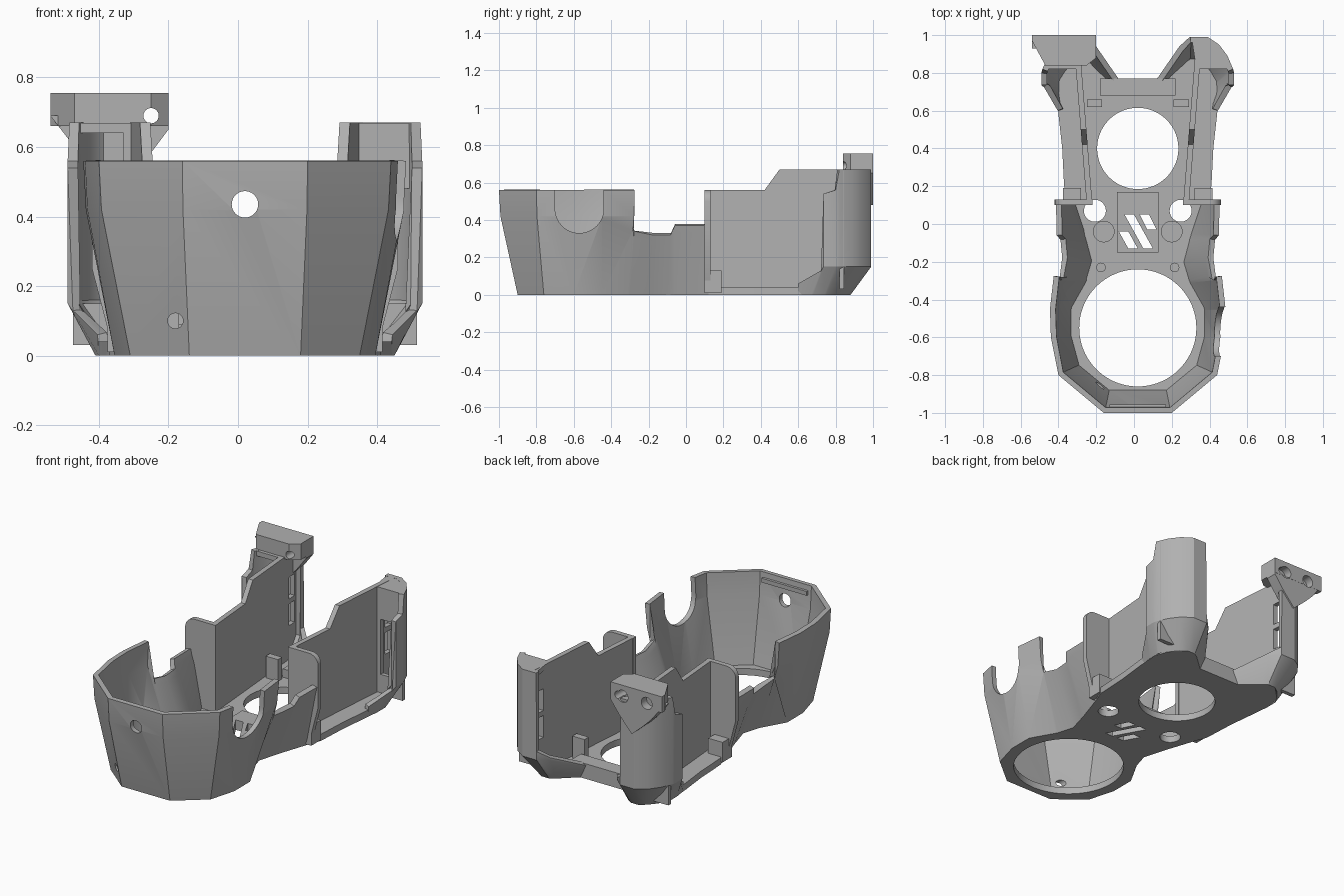
import bpy
import bmesh
import math
from mathutils import Matrix

if "Cube" in bpy.data.objects:
    bpy.data.objects.remove(bpy.data.objects["Cube"], do_unlink=True)

CX = 0.02      # symmetry plane of the body
WALL = 0.03
FLOOR = 0.04
parts = []

grey = bpy.data.materials.new("plain_grey")
grey.use_nodes = True
grey.diffuse_color = (0.44, 0.44, 0.44, 1)
grey.node_tree.nodes["Principled BSDF"].inputs["Base Color"].default_value = (0.44, 0.44, 0.44, 1)


def finish(name, bm):
    mesh = bpy.data.meshes.new(name)
    bm.to_mesh(mesh)
    bm.free()
    mesh.materials.append(grey)
    obj = bpy.data.objects.new(name, mesh)
    bpy.context.collection.objects.link(obj)
    parts.append(obj)
    return obj


def prism(name, outline, low, high, place):
    """Extrude a 2D outline between two depths; place maps (u, v, depth) to xyz."""
    bm = bmesh.new()
    a = [bm.verts.new(place(u, v, low)) for u, v in outline]
    b = [bm.verts.new(place(u, v, high)) for u, v in outline]
    bm.faces.new(a)
    bm.faces.new(b)
    for i in range(len(a)):
        j = (i + 1) % len(a)
        bm.faces.new((a[i], a[j], b[j], b[i]))
    bmesh.ops.recalc_face_normals(bm, faces=bm.faces)
    return finish(name, bm)


def flat(u, v, d):
    return (CX + u, v, d)


def facing_front(u, v, d):
    return (CX + u, d, v)


def box(name, x0, x1, y0, y1, z0, z1):
    return prism(name, [(x0, y0), (x1, y0), (x1, y1), (x0, y1)], z0, z1, flat)


def cylinder(name, radius, length, x, y, z, axis="Z", sides=64):
    bm = bmesh.new()
    bmesh.ops.create_cone(bm, cap_ends=True, segments=sides, radius1=radius,
                          radius2=radius, depth=length)
    turn = {"X": Matrix.Rotation(math.pi / 2, 4, "Y"),
            "Y": Matrix.Rotation(math.pi / 2, 4, "X"), "Z": Matrix()}[axis]
    bmesh.ops.transform(bm, matrix=Matrix.Translation((CX + x, y, z)) @ turn, verts=bm.verts)
    return finish(name, bm)


def bake(obj, cutters=()):
    """Cut with every cutter, apply all modifiers, then drop the cutters."""
    for c in cutters:
        m = obj.modifiers.new("cut", "BOOLEAN")
        m.operation = "DIFFERENCE"
        m.solver = "EXACT"
        m.use_self = True
        m.object = c
    bpy.context.view_layer.update()
    graph = bpy.context.evaluated_depsgraph_get()
    mesh = bpy.data.meshes.new_from_object(obj.evaluated_get(graph))
    obj.modifiers.clear()
    obj.data = mesh
    mesh.materials.clear()
    mesh.materials.append(grey)
    for c in cutters:
        parts.remove(c)
        bpy.data.objects.remove(c, do_unlink=True)


def flared_wall(name, stations, knee, share, full):
    """Wall along stations (bottom xy, top xy, height), bent at the knee height."""
    bm = bmesh.new()
    columns = []
    for bx, by, tx, ty, h in stations:
        column = []
        for z in (0, min(knee, h * 0.9), h):
            f = z / knee * share if z < knee else share + (1 - share) * (z - knee) / (full - knee)
            column.append(bm.verts.new((CX + bx + (tx - bx) * f, by + (ty - by) * f, z)))
        columns.append(column)
    for p, q in zip(columns, columns[1:]):
        for k in range(2):
            bm.faces.new((p[k], p[k + 1], q[k + 1], q[k]))
    obj = finish(name, bm)
    m = obj.modifiers.new("thickness", "SOLIDIFY")
    m.thickness = WALL
    m.offset = -1
    return obj


def mirrored(stations):
    return [(-bx, by, -tx, ty, h) for bx, by, tx, ty, h in reversed(stations)]


# Front hood and waist: faceted open tub
half = [
    (.36, .12, .45, .12, .37), (.30, -.06, .46, -.06, .37), (.29, -.09, .46, -.08, .32),
    (.26, -.20, .46, -.17, .32), (.29, -.30, .455, -.27, .34), (.295, -.31, .445, -.275, .56),
    (.375, -.45, .465, -.45, .56), (.375, -.60, .46, -.60, .56),
    (.33, -.76, .42, -.80, .56), (.16, -.90, .18, -1.0, .56),
]
hood = flared_wall("front_hood", half + mirrored(half), .42, .92, .56)
bake(hood, [
    cylinder("cut_port", .038, .3, 0, -1, .435, "Y"),
    cylinder("cut_screw", .022, .3, -.20, -.95, .10, "Y"),
    cylinder("cut_notch", .13, .4, .48, -.57, .46, "X"),
    box("cut_notch_top", .28, .68, -.70, -.44, .46, .7),
])
box("hood_inner_lip", -.15, .15, -.98, -.955, .505, .53)

# Floor plate with its openings
side = [(.16, -.9), (.33, -.76), (.375, -.6), (.375, -.45), (.29, -.3), (.26, -.2), (.30, -.06),
        (.36, .12), (.39, .2), (.40, .4), (.42, .58), (.43, .72), (.40, .8),
        (.32, .88), (.27, .88), (.24, .86), (.14, .77)]
outline = side + [(-x, y) for x, y in reversed(side)]


def slot_cutters():
    slots = [(-.10, -.04, -.05, -.13), (-.07, .05, .03, -.13), (.01, .05, .05, -.03)]
    return [prism("cut_slot", [(a, b), (a + .05, b), (c + .05, d), (c, d)], -.1, .2, flat)
            for a, b, c, d in slots]


holes = [cylinder("cut_large", .31, .3, 0, -.55, 0, sides=96),
         cylinder("cut_small", .215, .3, 0, .40, 0, sides=96)]
for s in (-1, 1):
    holes.append(cylinder("cut_round", .058, .3, s * .227, .07, 0))
floor = prism("floor_plate", outline, 0, FLOOR, flat)
bake(floor, holes + slot_cutters())

# Raised centre console and rear crossbar
console = box("centre_console", -.11, .11, -.15, .17, .03, .06)
bake(console, slot_cutters())
box("rear_crossbar", -.20, .20, .68, .77, .02, .09)

# Rear corner path: low lip, tall post, outer bracket, fading to the ledge
corner = [
    (.14, .77, .07, .77, .08), (.24, .86, .22, .94, .16), (.27, .88, .275, .99, .2),
    (.275, .88, .28, .99, .67), (.32, .88, .37, .99, .67), (.36, .85, .43, .95, .67),
    (.40, .80, .475, .89, .67), (.43, .75, .505, .82, .67), (.43, .74, .51, .80, .56),
    (.43, .68, .51, .735, .54), (.43, .67, .505, .73, .13), (.42, .60, .43, .60, .06),
]


def panel_place(s):
    return lambda y, z, d: (CX + s * (.24 + (y - .1) * .08 + d), y, z)


for s, label, opening_top in ((1, "left", .48), (-1, "right", .65)):
    # Corner post, closed by a cap and a front wall with an opening
    post = flared_wall(label + "_rear_post", corner if s > 0 else mirrored(corner), .15, 1, .67)
    bake(post)
    prism(label + "_post_cap", [(s * x, y) for x, y in [
        (.285, .985), (.368, .985), (.425, .945), (.47, .885), (.50, .82), (.31, .82)]],
        .64, .669, flat)
    front = box(label + "_post_front", s * .31, s * .495, .82, .845, .03, .665)
    bake(front, [box("cut_opening", s * .35, s * .475, .7, .9, .15, opening_top)])

    # Upright arm panel, stepped along its top, with two stacked windows at its rear
    panel = prism(label + "_arm_panel", [
        (.1, .03), (.1, .56), (.42, .56), (.5, .67), (.97, .67), (.97, .16), (.86, .03)],
        0, .03, panel_place(s))
    bake(panel, [box("cut_window", s * .2, s * .4, .885, .945, z, z + .13) for z in (.24, .40)])

    # Flange across the front end of the arm, outer top corner rounded
    arc = [(s * (.38 + .06 * math.cos(a)), .50 + .06 * math.sin(a))
           for a in [math.pi / 2 * i / 6 for i in range(7)]]
    prism(label + "_arm_flange", [(s * .24, .02), (s * .38, .02), (s * .44, .25)] + arc
          + [(s * .24, .56)], .1, .13, facing_front)
    prism(label + "_flange_foot", [(s * .30, .1), (s * .395, .1), (s * .395, .19), (s * .30, .19)],
          .01, .13, flat)

    # Small inner fittings
    cylinder(label + "_floor_boss", .057, .03, s * .18, -.04, .045)
    cylinder(label + "_pin_boss", .025, .02, s * .195, -.23, .045, sides=24)
    box(label + "_inner_bracket", s * .19, s * .27, .62, .66, .03, .17)

# Tall tower head on the right post
head_top = [(-.56, 1), (-.56, .97), (-.49, .84), (-.27, .84), (-.22, .88), (-.22, 1)]
head = prism("tower_head", head_top, .66, .756, flat)
gusset = prism("tower_gusset", [(-.56, .69), (-.22, .69), (-.22, .65), (-.28, .57), (-.36, .48),
                                (-.44, .55), (-.49, .60)], .93, .999, facing_front)
for part in (head, gusset):
    bake(part, [cylinder("cut_bore", .022, .6, -.27, .95, .69, "Y", 24),
                cylinder("cut_sink", .036, .1, -.30, 1.0, .69, "Y", 32),
                cylinder("cut_sink", .036, .1, -.46, 1.0, .69, "Y", 32)])

# Soft shading on the shallow bends, sharp edges elsewhere
bpy.ops.object.select_all(action="DESELECT")
for obj in parts:
    obj.select_set(True)
bpy.context.view_layer.objects.active = hood
bpy.ops.object.shade_smooth_by_angle(angle=math.radians(28))
